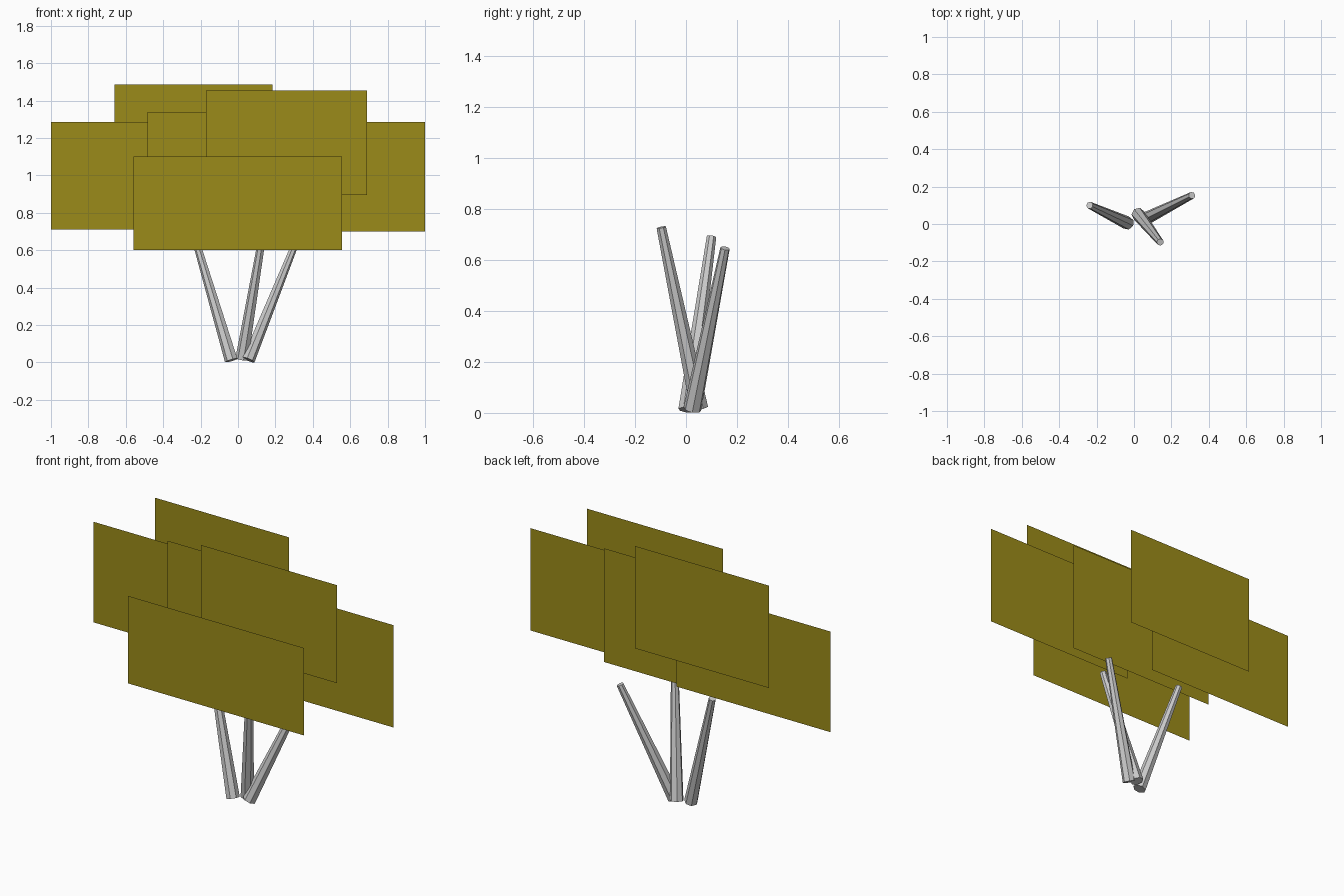
import bpy
from mathutils import Vector

if "Cube" in bpy.data.objects:
    bpy.data.objects.remove(bpy.data.objects["Cube"])

leaf_mat = bpy.data.materials.new("leaf_olive")
leaf_mat.diffuse_color = (0.33, 0.26, 0.01, 1)
leaf_mat.use_nodes = True
leaf_mat.node_tree.nodes["Principled BSDF"].inputs["Base Color"].default_value = leaf_mat.diffuse_color


def stem(name, bottom, top, r_bottom=0.036, r_top=0.019):
    """Tapered flat-faced stem between two points."""
    a, b = Vector(bottom), Vector(top)
    axis = b - a
    bpy.ops.mesh.primitive_cone_add(vertices=7, radius1=r_bottom, radius2=r_top,
                                    depth=axis.length, location=(a + b) / 2)
    ob = bpy.context.object
    ob.name = name
    ob.rotation_euler = axis.to_track_quat('Z', 'Y').to_euler()


def leaf_card(name, x0, x1, z0, z1, y):
    """Flat upright foliage card facing the front."""
    me = bpy.data.meshes.new(name)
    me.from_pydata([(x0, y, z0), (x1, y, z0), (x1, y, z1), (x0, y, z1)], [], [(0, 1, 2, 3)])
    me.materials.append(leaf_mat)
    bpy.context.collection.objects.link(bpy.data.objects.new(name, me))


# Three stems fanning out from the ground
stem("stem_left", (-0.035, 0.005, 0.011), (-0.237, 0.10, 0.69))
stem("stem_right", (0.055, 0.025, 0.014), (0.31, 0.153, 0.645))
stem("stem_front", (0.022, 0.052, 0.018), (0.14, -0.097, 0.727))

# Layered foliage cards, front to back
leaf_card("foliage_front", -0.56, 0.555, 0.60, 1.10, -0.195)
leaf_card("foliage_upper_front", -0.17, 0.69, 0.895, 1.455, -0.09)
leaf_card("foliage_right", 0.025, 1.0, 0.70, 1.285, -0.025)
leaf_card("foliage_middle", -0.485, 0.48, 0.69, 1.34, 0.055)
leaf_card("foliage_left", -1.0, -0.025, 0.71, 1.285, 0.122)
leaf_card("foliage_upper_back", -0.66, 0.185, 0.90, 1.485, 0.195)
